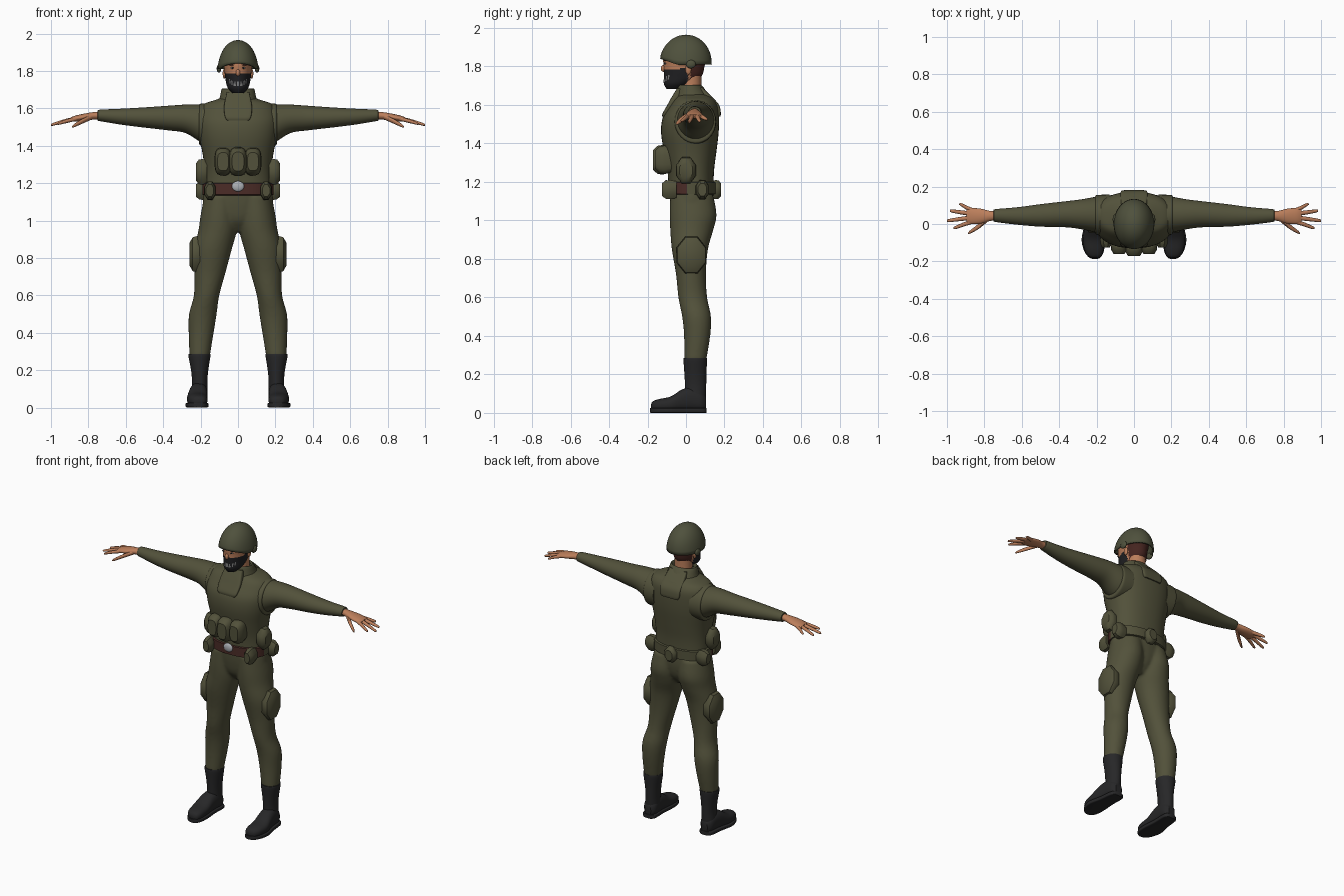
import bpy, bmesh, math
from mathutils import Vector, Matrix

cube = bpy.data.objects.get("Cube")
if cube:
    bpy.data.objects.remove(cube, do_unlink=True)


def material(name, *rgb):
    mat = bpy.data.materials.new(name)
    mat.use_nodes = True
    mat.diffuse_color = (*rgb, 1)
    for node in mat.node_tree.nodes:
        if node.type == 'BSDF_PRINCIPLED':
            node.inputs["Base Color"].default_value = (*rgb, 1)
            node.inputs["Roughness"].default_value = 0.8
    return mat


olive = material("olive cloth", .085, .083, .043)
helmet_green = material("helmet green", .078, .082, .046)
skin = material("skin", .5, .21, .105)
black = material("boot black", .02, .02, .021)
mask_black = material("mask black", .014, .014, .016)
brown = material("belt brown", .07, .025, .02)
hair_brown = material("hair brown", .06, .018, .014)
silver = material("buckle silver", .42, .44, .47)
pale = material("mask print grey", .2, .2, .2)


def finish(name, bm, mats, mirror=False, rule=None, angle=38):
    """Turn a bmesh into a named, shaded object with its colours."""
    bmesh.ops.recalc_face_normals(bm, faces=bm.faces)
    mesh = bpy.data.meshes.new(name)
    bm.to_mesh(mesh)
    bm.free()
    for mat in mats if isinstance(mats, list) else [mats]:
        mesh.materials.append(mat)
    if rule:
        for poly in mesh.polygons:
            poly.material_index = rule(poly.center)
    mesh.shade_smooth()
    mesh.set_sharp_from_angle(angle=math.radians(angle))
    obj = bpy.data.objects.new(name, mesh)
    bpy.context.scene.collection.objects.link(obj)
    if mirror:
        mod = obj.modifiers.new("mirror", 'MIRROR')
        mod.use_mirror_merge = False
    return obj


def spline(rows, steps):
    """Smooth the cross-section rows along the length."""
    rows = [Vector(r) for r in rows]
    last = len(rows) - 1
    out = []
    for i in range(last):
        a, b, c, d = rows[max(i - 1, 0)], rows[i], rows[i + 1], rows[min(i + 2, last)]
        for s in range(steps):
            t = s / steps
            out.append((b * 2 + (c - a) * t + (a * 2 - b * 5 + c * 4 - d) * t * t
                        + (b * 3 - a - c * 3 + d) * t ** 3) / 2)
    return out + [rows[-1]]


def add_loft(bm, axis, rows, sides=32, steps=4, power=2, phase=0):
    """Rows are (position along axis, centre u, centre v, radius u, radius v)."""
    rings = []
    for a, cu, cv, ru, rv in spline(rows, steps):
        ring = []
        for k in range(sides):
            ang = math.tau * (k + phase) / sides
            c, s = math.cos(ang), math.sin(ang)
            u = cu + max(ru, .001) * math.copysign(abs(c) ** (2 / power), c)
            v = cv + max(rv, .001) * math.copysign(abs(s) ** (2 / power), s)
            ring.append(bm.verts.new({'x': (a, u, v), 'y': (u, a, v), 'z': (u, v, a)}[axis]))
        rings.append(ring)
    for low, high in zip(rings, rings[1:]):
        for k in range(sides):
            n = (k + 1) % sides
            bm.faces.new((low[k], low[n], high[n], high[k]))
    bm.faces.new(rings[0])
    bm.faces.new(rings[-1])


def loft(name, axis, rows, mats, mirror=False, rule=None, **shape):
    bm = bmesh.new()
    add_loft(bm, axis, rows, **shape)
    return finish(name, bm, mats, mirror, rule)


def blob(name, centre, radii, mat, mirror=False):
    bm = bmesh.new()
    bmesh.ops.create_uvsphere(bm, u_segments=20, v_segments=12, radius=1,
                              matrix=Matrix.Translation(centre) @ Matrix.Diagonal((*radii, 1)))
    return finish(name, bm, mat, mirror)


def pouch(name, axis, base, top, u, v, ru, rv, mirror=False, sides=8, power=2):
    """Puffed bag with a flat-sided outline and a domed face."""
    rows = [(base + (top - base) * t, u, v, ru * s, rv * s)
            for t, s in ((0, .9), (.45, 1.04), (.75, .98), (1, .68))]
    return loft(name, axis, rows, olive, mirror, sides=sides, steps=1, power=power, phase=.5)


# Trousers: legs and hips fused into one skin
bm = bmesh.new()
add_loft(bm, 'z', [
    (.27, .205, .048, .054, .057), (.4, .197, .058, .067, .068), (.5, .188, .055, .074, .075),
    (.6, .168, .035, .068, .075), (.72, .15, .026, .083, .078), (.85, .132, .02, .1, .094),
    (.95, .108, .03, .103, .112), (1.03, .1, .037, .1, .122), (1.13, .09, .03, .09, .112)])
add_loft(bm, 'z', [
    (.94, 0, .03, .03, .05), (1, 0, .03, .12, .095), (1.08, 0, .03, .186, .112),
    (1.17, 0, .026, .18, .114)])
trousers = finish("trousers", bm, olive, mirror=True)
fuse = trousers.modifiers.new("fuse", 'REMESH')
fuse.mode = 'VOXEL'
fuse.voxel_size = .009
fuse.use_smooth_shade = True
soften = trousers.modifiers.new("soften", 'SMOOTH')
soften.iterations = 6

# Jacket body, collar and flaps
loft("jacket_body", 'z', [
    (1.13, 0, .026, .18, .117), (1.25, 0, .025, .178, .12), (1.35, 0, .022, .188, .135),
    (1.45, 0, .02, .208, .149), (1.53, 0, .025, .216, .147), (1.59, 0, .04, .205, .128),
    (1.625, 0, .043, .178, .108), (1.645, 0, .04, .12, .09), (1.66, 0, .03, .08, .06)],
    olive, power=2.3, sides=40)
loft("collar", 'z', [
    (1.6, 0, .04, .122, .112), (1.65, 0, .03, .1, .09), (1.7, 0, .02, .088, .064),
    (1.7, 0, .02, .08, .056), (1.67, 0, .022, .068, .05)], olive)
loft("front_flap", 'z', [
    (1.535, 0, -.108, .058, .014), (1.555, 0, -.104, .07, .018), (1.6, 0, -.078, .075, .019),
    (1.64, 0, -.056, .07, .019), (1.685, 0, -.034, .06, .014)], olive, power=6)
loft("back_flap", 'z', [
    (1.54, 0, .165, .06, .014), (1.56, 0, .164, .07, .017), (1.6, 0, .153, .072, .019),
    (1.64, 0, .118, .07, .019), (1.69, 0, .072, .06, .014)], olive, power=6)

# Sleeves and armhole edges
loft("sleeve", 'x', [
    (.14, .05, 1.513, .1, .108), (.2, .05, 1.52, .096, .1), (.28, .052, 1.544, .08, .076),
    (.37, .052, 1.548, .069, .066), (.5, .046, 1.551, .06, .054), (.62, .043, 1.555, .047, .043),
    (.735, .045, 1.562, .035, .031), (.75, .045, 1.562, .031, .027)], olive, mirror=True)
loft("armhole_edge", 'x', [
    (.13, .048, 1.512, .11, .113), (.18, .048, 1.512, .108, .114),
    (.204, .049, 1.513, .104, .11), (.208, .049, 1.513, .09, .095)], olive, mirror=True)

# Hands
loft("palm", 'x', [
    (.73, .045, 1.562, .025, .02), (.77, .043, 1.56, .027, .02), (.82, .042, 1.553, .04, .019),
    (.87, .042, 1.545, .043, .016), (.895, .042, 1.541, .036, .01)], skin, mirror=True)
for label, x, y, tip_x, tip_y in (("little", .86, .072, .935, .105), ("ring", .87, .055, .985, .07),
                                  ("middle", .87, .034, 1, .018), ("index", .86, .014, .965, -.02)):
    drop = (tip_x - x) * .22
    loft(label + "_finger", 'x', [
        (x, y, 1.545, .012, .011), ((x + tip_x) / 2, (y + tip_y) / 2, 1.544 - drop / 2, .011, .01),
        (tip_x - .008, tip_y, 1.542 - drop, .008, .007), (tip_x, tip_y, 1.54 - drop, .002, .002)],
        skin, mirror=True, sides=12)
loft("thumb", 'x', [
    (.78, .03, 1.555, .016, .014), (.83, -.012, 1.532, .014, .013),
    (.875, -.042, 1.508, .009, .009), (.888, -.05, 1.5, .002, .002)], skin, mirror=True, sides=12)

# Boots
loft("boot_shaft", 'z', [
    (.08, .207, .05, .043, .053), (.14, .205, .05, .041, .055), (.2, .205, .049, .046, .057),
    (.27, .206, .048, .058, .061), (.286, .206, .048, .058, .06)], black, mirror=True)
loft("boot_foot", 'y', [
    (.104, .207, .05, .022, .035), (.08, .207, .06, .042, .052), (.03, .21, .07, .047, .062),
    (-.02, .214, .064, .05, .058), (-.08, .218, .045, .055, .04), (-.14, .214, .039, .05, .033),
    (-.172, .21, .035, .035, .025), (-.182, .208, .032, .015, .012)],
    black, mirror=True, power=2.4)
loft("boot_sole", 'y', [
    (.107, .208, .013, .025, .013), (.085, .208, .013, .045, .013), (0, .214, .013, .05, .013),
    (-.08, .219, .013, .061, .013), (-.14, .214, .013, .054, .013), (-.175, .21, .013, .035, .013),
    (-.187, .208, .013, .014, .012)], black, mirror=True, power=6)


# Head with mask, mask print and hair
def head_colour(p):
    if p.y > .025:
        return 2 if p.z > 1.735 else 0
    if p.z < 1.785 + .12 * max(p.y + .07, 0) and p.y < .01:
        grin = abs(p.z - 1.73 - p.x * p.x * 9) < .012 and abs(p.x) < .045 and p.y < -.05
        return 3 if grin and int(abs(p.x) / .007) % 2 == 0 else 1
    return 0


loft("head", 'z', [
    (1.682, 0, -.06, .03, .04), (1.71, 0, -.045, .055, .07), (1.75, 0, -.017, .066, .098),
    (1.8, 0, -.01, .072, .106), (1.85, 0, -.005, .075, .11), (1.92, 0, 0, .05, .07)],
    [skin, mask_black, hair_brown, pale], rule=head_colour, sides=64, steps=7)
loft("neck", 'z', [(1.6, 0, .035, .058, .055), (1.68, 0, .028, .054, .052),
                   (1.76, 0, .025, .054, .055)], skin)
blob("nose", (0, -.117, 1.79), (.012, .014, .018), skin)
blob("ear", (.073, .012, 1.785), (.009, .016, .027), skin, True)
blob("eye_white", (.029, -.108, 1.816), (.012, .004, .005), pale, True)
blob("iris", (.028, -.111, 1.816), (.005, .003, .005), mask_black, True)
blob("eyebrow", (.031, -.109, 1.832), (.017, .005, .004), hair_brown, True)

# Helmet: dome with a rim raised over the brow
bm = bmesh.new()
bmesh.ops.create_uvsphere(bm, u_segments=40, v_segments=24, radius=1)
bmesh.ops.delete(bm, geom=[v for v in bm.verts if v.co.z < -.01], context='VERTS')
for v in bm.verts:
    x, y, z = v.co
    low = (1 - max(z, 0)) ** 3
    brow = .03 * low * max(-y - .35, 0) / .65
    flare = 1 + .05 * low
    v.co = (x * .104 * flare, y * .134, 1.81 + .155 * max(z, 0) ** .92 + brow)
helmet = finish("helmet", bm, helmet_green)
shell = helmet.modifiers.new("shell", 'SOLIDIFY')
shell.thickness = .01
shell.offset = -1
blob("helmet_ear_tab", (.102, .025, 1.812), (.012, .026, .022), helmet_green, True)

# Belt, buckle and pouches
loft("belt", 'z', [
    (1.135, 0, .026, .18, .118), (1.138, 0, .026, .19, .128), (1.198, 0, .026, .19, .128),
    (1.201, 0, .026, .18, .118)], [olive, brown], rule=lambda p: int(p.y < 0),
    steps=1, power=2.3, sides=48)
blob("belt_buckle", (0, -.102, 1.183), (.033, .012, .028), silver)
pouch("front_pouch_middle", 'y', -.08, -.172, 0, 1.315, .047, .075, sides=16, power=3)
pouch("front_pouch_outer", 'y', -.07, -.16, .08, 1.315, .044, .072, True, sides=16, power=3)
pouch("waist_side_pouch", 'x', .165, .225, 0, 1.26, .053, .072, True)
pouch("belt_front_pouch", 'y', -.05, -.125, .15, 1.16, .032, .052, True)
pouch("belt_side_pouch", 'x', .155, .225, .085, 1.16, .036, .052, True)
pouch("belt_back_pouch", 'y', .13, .183, 0, 1.16, .042, .052)
pouch("thigh_pouch", 'x', .195, .258, .028, .82, .08, .1, True)
